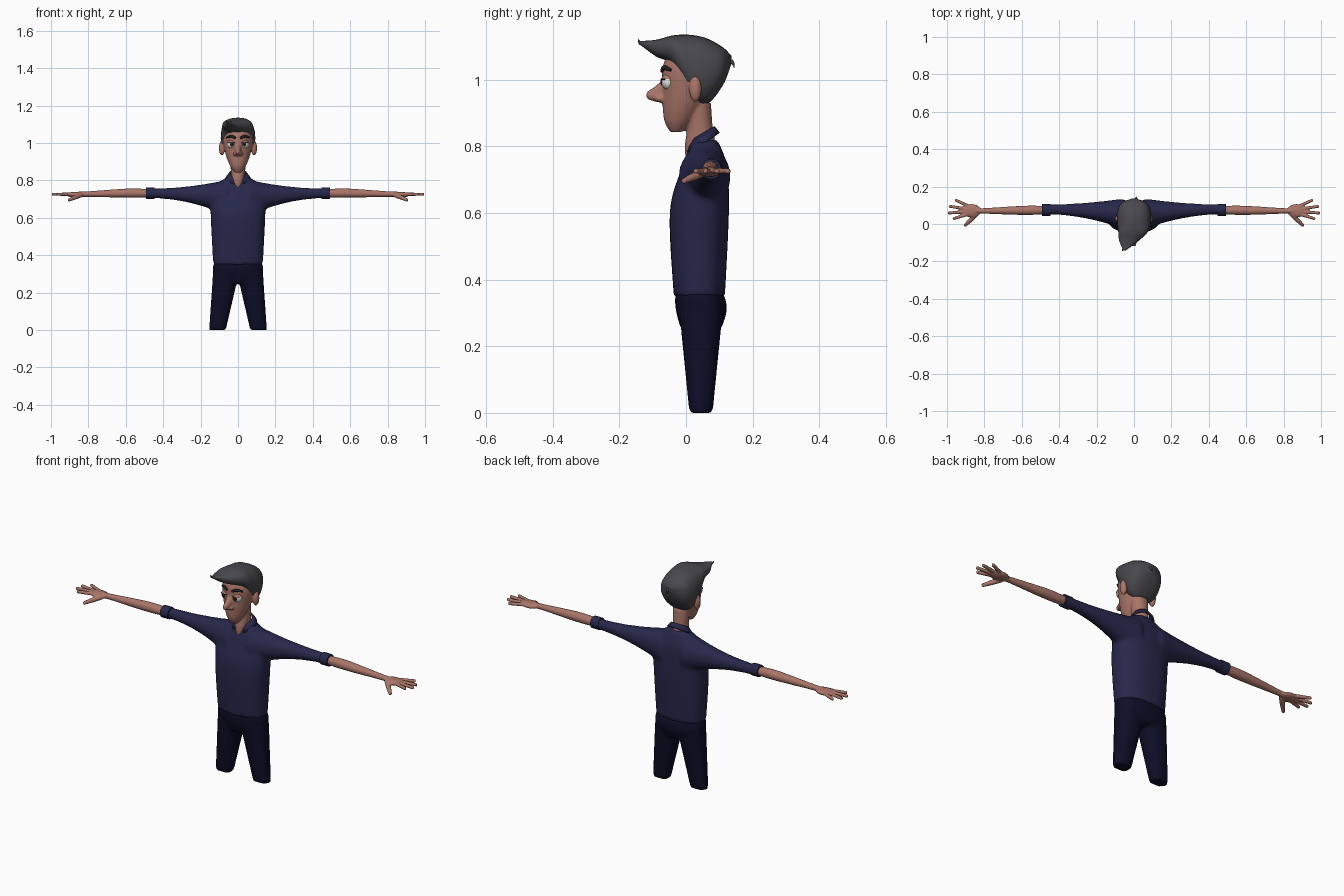
import bpy, bmesh
from math import sin, cos, pi, radians, copysign
from mathutils import Matrix, Vector

X, Y, Z = Matrix.Identity(3)
SIDES = (1, -1)

default_cube = bpy.data.objects.get("Cube")
if default_cube:
    bpy.data.objects.remove(default_cube)


def material(name, red, green, blue):
    mat = bpy.data.materials.new(name)
    mat.use_nodes = True
    colour = (red, green, blue, 1)
    mat.diffuse_color = colour
    shader = mat.node_tree.nodes["Principled BSDF"]
    shader.inputs["Base Color"].default_value = colour
    shader.inputs["Roughness"].default_value = .7
    return mat


skin = material("skin", .4, .18, .14)
navy = material("navy shirt", .02, .02, .07)
midnight = material("dark trousers", .004, .004, .02)
charcoal = material("charcoal hair", .065, .065, .075)
black = material("near black", .015, .012, .012)
white = material("eye white", .75, .75, .72)
brown = material("iris brown", .06, .035, .025)
lip_red = material("lips", .24, .085, .075)


def spline(points, steps=6):
    """Smooth curve through tuples of any length."""
    points = [Vector(point) for point in points]
    last = len(points) - 1
    curve = []
    for i in range(last):
        before, start = points[max(i - 1, 0)], points[i]
        end, after = points[i + 1], points[min(i + 2, last)]
        tangent_in, tangent_out = (end - before) / 2, (after - start) / 2
        for step in range(steps):
            t = step / steps
            ease = t * t * (3 - 2 * t)
            curve.append(start.lerp(end, ease) + tangent_in * (t * (1 - t) ** 2)
                         - tangent_out * (t * t * (1 - t)))
    return curve + [points[last]]


def bridge(bm, rows):
    """Join rows of points into a closed body."""
    rows = [[bm.verts.new(co) for co in row] for row in rows]
    count = len(rows[0])
    for low, high in zip(rows, rows[1:]):
        for k in range(count):
            bm.faces.new((low[k - 1], low[k], high[k], high[k - 1]))
    bm.faces.new(rows[0])
    bm.faces.new(rows[-1])


def oval(centre, across, up, power=2, sides=28):
    """Points of a superellipse, squarer for a higher power."""
    points = []
    for k in range(sides):
        c, s = cos(2 * pi * k / sides), sin(2 * pi * k / sides)
        points.append(centre + across * copysign(abs(c) ** (2 / power), c)
                      + up * copysign(abs(s) ** (2 / power), s))
    return points


def loft(bm, across, up, rings, power=2):
    """Each ring is x, y, z, radius across, radius up."""
    bridge(bm, [oval(Vector(ring[:3]), across * ring[3], up * ring[4], power)
                for ring in spline(rings)])


def column(bm, rings, power=2):
    """Each ring is y, z, half width, half depth."""
    loft(bm, X, Y, [(0, *ring) for ring in rings], power)


def tube(bm, points):
    """Each point is x, y, z, radius."""
    path = spline(points)
    rows = []
    for i, point in enumerate(path):
        along = (path[min(i + 1, len(path) - 1)] - path[max(i - 1, 0)]).xyz
        side = along.cross(Z).normalized()
        up = side.cross(along).normalized()
        rows.append(oval(point.xyz, side * point.w, up * point.w, sides=12))
    bridge(bm, rows)


def ball(bm, centre, radii):
    place = Matrix.Translation(centre) @ Matrix.Diagonal((*radii, 1))
    bmesh.ops.create_uvsphere(bm, u_segments=24, v_segments=16, radius=1, matrix=place)


def finish(name, bm, mat, mirror=False, voxel=0, relax=4, thickness=0):
    """Turn the bmesh into an object, optionally mirrored and blended."""
    bmesh.ops.recalc_face_normals(bm, faces=bm.faces)
    for face in bm.faces:
        face.smooth = True
    for edge in bm.edges:
        edge.smooth = edge.calc_face_angle(0) < radians(50)
    mesh = bpy.data.meshes.new(name)
    bm.to_mesh(mesh)
    bm.free()
    mesh.materials.append(mat)
    part = bpy.data.objects.new(name, mesh)
    bpy.context.collection.objects.link(part)
    if mirror:
        part.modifiers.new("Mirror", "MIRROR")
    if thickness:
        part.modifiers.new("Thickness", "SOLIDIFY").thickness = thickness
    if voxel:
        blend = part.modifiers.new("Blend", "REMESH")
        blend.mode = "VOXEL"
        blend.voxel_size = voxel
        blend.use_smooth_shade = True
        soften = part.modifiers.new("Soften", "SMOOTH")
        soften.iterations = relax


# Trousers: hips and straight tapering legs
bm = bmesh.new()
column(bm, [(.045, .25, .1, .06), (.046, .31, .134, .077), (.04, .36, .13, .073)], 2.4)
for side in SIDES:
    loft(bm, X, Y, [(side * (.11 - .15 * z), .045, z, .045 + .08 * z, .035 + .1 * z)
                    for z in (0, .3)], 2.3)
finish("trousers", bm, midnight, voxel=.009)

# Shirt: torso and sleeves that flare into the shoulders
bm = bmesh.new()
column(bm, [(.04, .35, .133, .077), (.04, .6, .146, .089), (.055, .73, .145, .07),
            (.058, .785, .105, .052), (.058, .82, .058, .036)], 2.3)
for side in SIDES:
    sleeve = []
    for step in range(1, 9):
        reach = step / 8
        flare = (1 - reach) ** 2
        sleeve.append((side * reach * .48, .078 - .03 * flare, .731 - .03 * flare,
                       .027 + .07 * flare, .026 + .09 * flare))
    loft(bm, Y, Z, sleeve)
finish("shirt", bm, navy, voxel=.009, relax=8)

# Rolled cuffs
bm = bmesh.new()
tube(bm, [(x, .075, .732, .031) for x in (.447, .492)])
finish("cuffs", bm, navy, mirror=True)

# Folded collar, high at the back and open at the front
bm = bmesh.new()
rows = []
for k in range(-12, 13):
    turn = radians(13 * k)
    inner = Vector((.047 * sin(turn), .05 + .036 * cos(turn), .84 + .021 * cos(turn)))
    outer = Vector((.068 * sin(turn), .05 + .051 * cos(turn), .811 + .03 * cos(turn)))
    rows.append((bm.verts.new(inner), bm.verts.new(outer)))
for this, other in zip(rows, rows[1:]):
    bm.faces.new((this[0], this[1], other[1], other[0]))
finish("collar", bm, navy, thickness=.008)

# Arms with fingers fanned out from the wrist
bm = bmesh.new()
tube(bm, [(.46, .075, .731, .021), (.58, .073, .732, .025), (.8, .07, .727, .015),
          (.85, .07, .725, .016)])
ball(bm, (.868, .071, .724), (.05, .036, .015))
wrist = Vector((.83, .07, .726))
for angle, reach in ((25, .14), (9, .16), (-4, .166), (-17, .145)):
    heading = Vector((cos(radians(angle)), sin(radians(angle)), 0))
    tube(bm, [(*(wrist + heading * .04), .01), (*(wrist + heading * reach), .008)])
tube(bm, [(.84, .055, .722, .013), (.875, .02, .708, .012), (.906, -.01, .694, .008)])
finish("arms_and_hands", bm, skin, mirror=True, voxel=.004, relax=2)

# Head with neck, nose and ears
bm = bmesh.new()
column(bm, [(.02, .75, .01, .02), (.04, .8, .033, .044), (.042, .87, .04, .037),
            (.035, .93, .045, .04)])
column(bm, [(-.03, .843, .02, .018), (-.02, .88, .044, .046), (0, .95, .069, .071),
            (.015, 1.04, .081, .085), (.015, 1.11, .045, .05)])
loft(bm, X, Z, [(0, -.055, .972, .019, .042), (0, -.09, .958, .016, .025),
                (0, -.119, .953, .009, .01)])
for side in SIDES:
    ball(bm, (side * .015, -.079, .943), (.012, .014, .011))
    ball(bm, (side * .086, .028, .973), (.016, .019, .04))
finish("head", bm, skin, voxel=.005)

# Eyes, each layer set on the front of the eyeball
eye = Vector((.033, -.05, .993))
for name, forward, size, depth, mat in (("eyes", 0, .024, .024, white),
                                        ("irises", .0225, .011, .003, brown),
                                        ("pupils", .0245, .0065, .0025, black)):
    bm = bmesh.new()
    ball(bm, eye - Y * forward, (size, depth, size))
    finish(name, bm, mat, mirror=True)

# Upper eyelids with a dark lash line along the rim
lid = .026
bm = bmesh.new()
ball(bm, eye, (lid, lid, lid))
below = [vert for vert in bm.verts if vert.co.z < eye.z + lid / 3]
bmesh.ops.delete(bm, geom=below, context="VERTS")
finish("eyelids", bm, skin, mirror=True)
bm = bmesh.new()
rim = eye + Z * lid / 3
tube(bm, [(*(rim + lid * (X * sin(turn) - Y * cos(turn)) * .95), .002)
          for turn in (-1, -.5, 0, .5, 1)])
finish("lashes", bm, black, mirror=True)

# Eyebrows
bm = bmesh.new()
tube(bm, [(.013, -.071, 1.026, .006), (.035, -.065, 1.036, .0075), (.061, -.045, 1.029, .004)])
finish("eyebrows", bm, black, mirror=True)

# Mouth
for name, width, y, z, radius, mat in (("mouth_line", .028, -.065, .907, .003, black),
                                       ("lower_lip", .019, -.062, .9, .005, lip_red)):
    bm = bmesh.new()
    tube(bm, [(width * t, y + t * t * width / 3, z + t * t * .005, radius * (1 - abs(t) / 2))
              for t in (-1, 0, 1)])
    finish(name, bm, mat)

# Hair swept sideways into a front tip, with loose tufts
bm = bmesh.new()
profile = [(-.142, 1.112, .006, .004), (-.09, 1.095, .052, .025), (-.04, 1.088, .08, .045),
           (.01, 1.04, .09, .095), (.06, 1.025, .091, .1), (.11, 1.04, .07, .058),
           (.136, 1.06, .012, .012)]
loft(bm, X, Z, [(min(0, y + .03) * .45, y, z, wide, tall) for y, z, wide, tall in profile], 2.4)
tube(bm, [(-.045, -.115, 1.105, .01), (-.058, -.136, 1.11, .006), (-.064, -.144, 1.121, .001)])
tube(bm, [(.012, .115, 1.06, .012), (.012, .138, 1.053, .006), (.012, .145, 1.036, .001)])
finish("hair", bm, charcoal)
